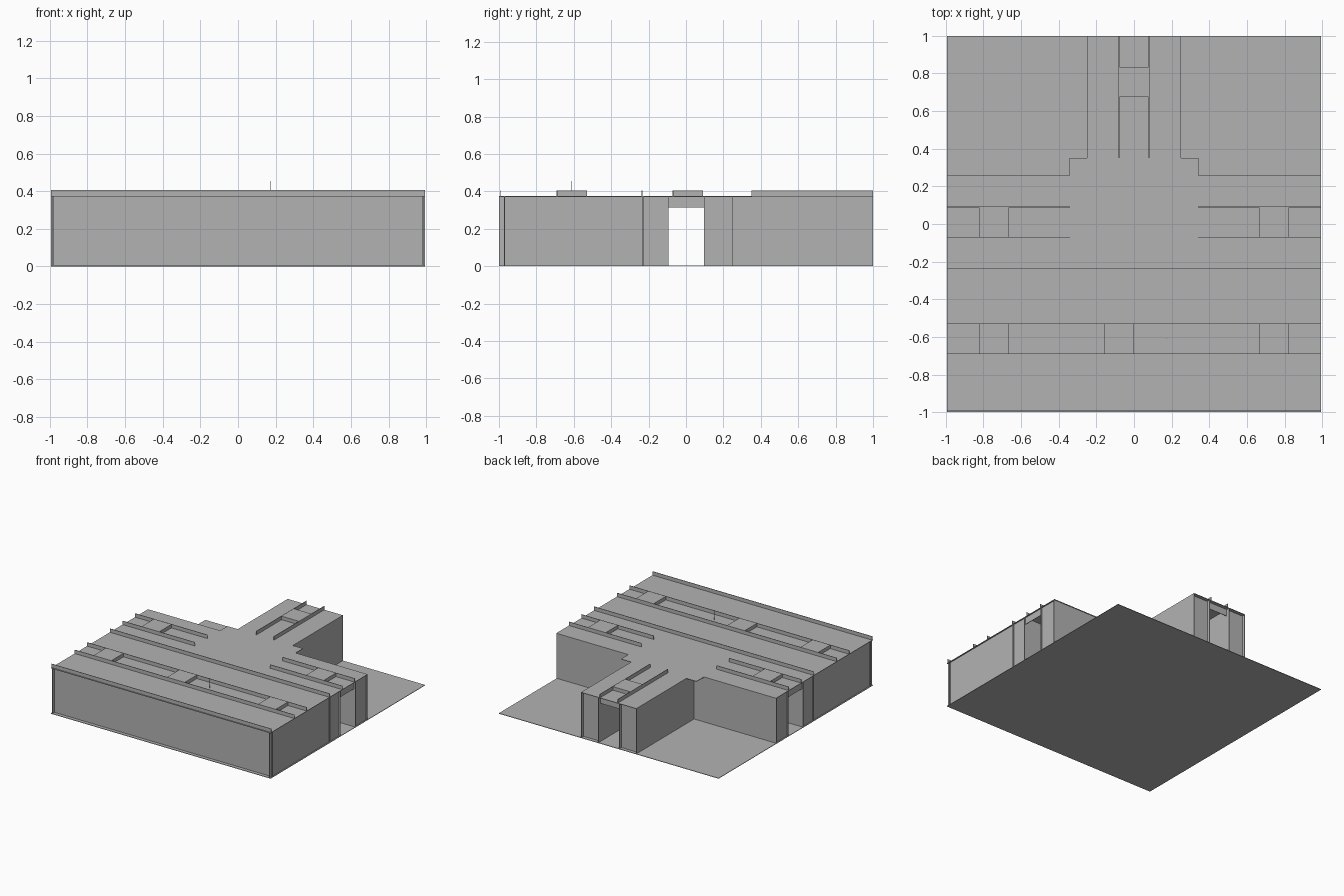
import bpy
import bmesh

old = bpy.data.objects.get("Cube")
if old:
    bpy.data.objects.remove(old)

grey = bpy.data.materials.new("plain grey")
grey.use_nodes = True
colour = (0.45, 0.45, 0.45, 1)
grey.diffuse_color = colour
grey.node_tree.nodes["Principled BSDF"].inputs["Base Color"].default_value = colour

W = 0.995        # half width of the plan
T = 0.004        # sheet thickness
ROOF = 0.375
FIN_TOP = 0.405
DOOR = 0.095     # half width of the doorways
HEAD = 0.315     # doorway height
WALL = 0.97      # walls sit just inside the roof edge
WING = 0.25      # back of the wings, half width of the stem


def finish(name, bm):
    mesh = bpy.data.meshes.new(name)
    bm.to_mesh(mesh)
    bm.free()
    mesh.materials.append(grey)
    obj = bpy.data.objects.new(name, mesh)
    bpy.context.collection.objects.link(obj)
    return obj


def box(name, x0, x1, y0, y1, z0, z1):
    bm = bmesh.new()
    bmesh.ops.create_cube(bm, size=1)
    for v in bm.verts:
        v.co.x = x1 if v.co.x > 0 else x0
        v.co.y = y1 if v.co.y > 0 else y0
        v.co.z = z1 if v.co.z > 0 else z0
    return finish(name, bm)


def sheet_x(name, y, x0, x1, z0=T, z1=ROOF - T):
    """Upright sheet running along x."""
    return box(name, x0, x1, y - T / 2, y + T / 2, z0, z1)


def sheet_y(name, x, y0, y1, z0=T, z1=ROOF - T):
    """Upright sheet running along y."""
    return box(name, x - T / 2, x + T / 2, y0, y1, z0, z1)


# Ground plate
box("ground_plate", -W, W, -1, 1, 0, T)

# Roof slab: wide wings, short neck and narrow stem in one outline
right_side = [(W, -1), (W, 0.257), (0.342, 0.257), (0.342, 0.352), (0.25, 0.352), (0.25, 1)]
outline = right_side + [(-x, y) for x, y in reversed(right_side)]
bm = bmesh.new()
face = bm.faces.new([bm.verts.new((x, y, ROOF - T)) for x, y in outline])
top = bmesh.ops.extrude_face_region(bm, geom=[face])
bmesh.ops.translate(bm, vec=(0, 0, T),
                    verts=[g for g in top["geom"] if isinstance(g, bmesh.types.BMVert)])
bmesh.ops.recalc_face_normals(bm, faces=bm.faces)
finish("roof", bm)

# Front wall, its ends reaching past the side walls
sheet_x("front_wall", -WALL, -W, W)

for side, label in ((1, "left"), (-1, "right")):
    # Side wall with a doorway
    x = side * (WALL + 0.013)
    sheet_y(label + "_side_wall_front", x, -1, -DOOR)
    sheet_y(label + "_side_wall_back", x, DOOR, WING)
    sheet_y(label + "_door_lintel", x, -DOOR, DOOR, HEAD)
    # Wing back wall and corridor walls
    inner, outer = sorted((side * WING, side * W))
    sheet_x(label + "_wing_back_wall", WING, inner, outer)
    inner, outer = sorted((side * 0.34, side * W))
    for y, place in ((-DOOR, "front"), (DOOR + 0.003, "back")):
        sheet_x(label + "_corridor_wall_" + place, y, inner, outer)
    sheet_x(label + "_cross_wall", -0.23, inner, outer)
    # Stem walls and the back doorway
    sheet_y(label + "_stem_wall", side * (WING - T / 2), WING, 1)
    inner, outer = sorted((side * DOOR, side * WING))
    sheet_x(label + "_back_wall", WALL, inner, outer)
    sheet_y(label + "_stem_corridor_wall", side * DOOR, 0.35, 1)
    # Short roof fins over the wings and stem
    inner, outer = sorted((side * 0.34, side * W))
    for y, place in ((-0.07, "front"), (0.09, "back")):
        sheet_x(label + "_wing_roof_fin_" + place, y, inner, outer, ROOF, FIN_TOP)
    sheet_y(label + "_stem_roof_fin", side * 0.08, 0.35, 1, ROOF, FIN_TOP)

sheet_x("back_door_lintel", WALL, -DOOR, DOOR, HEAD)

# Long roof fins across the full width
for i, y in enumerate((-0.99, -0.69, -0.53, -0.235)):
    sheet_x(f"long_roof_fin_{i + 1}", y, -W, W, ROOF, FIN_TOP)

# Square roof boxes set between the fins
centres = [(-0.745, 0.01), (0.745, 0.01), (-0.745, -0.61), (-0.08, -0.61), (0.745, -0.61), (0, 0.755)]
for i, (x, y) in enumerate(centres):
    box(f"roof_box_{i + 1}", x - 0.08, x + 0.08, y - 0.08, y + 0.08, ROOF, FIN_TOP - 0.001)

# Thin mast on the roof
box("roof_mast", 0.169, 0.172, -0.612, -0.609, ROOF, 0.455)
